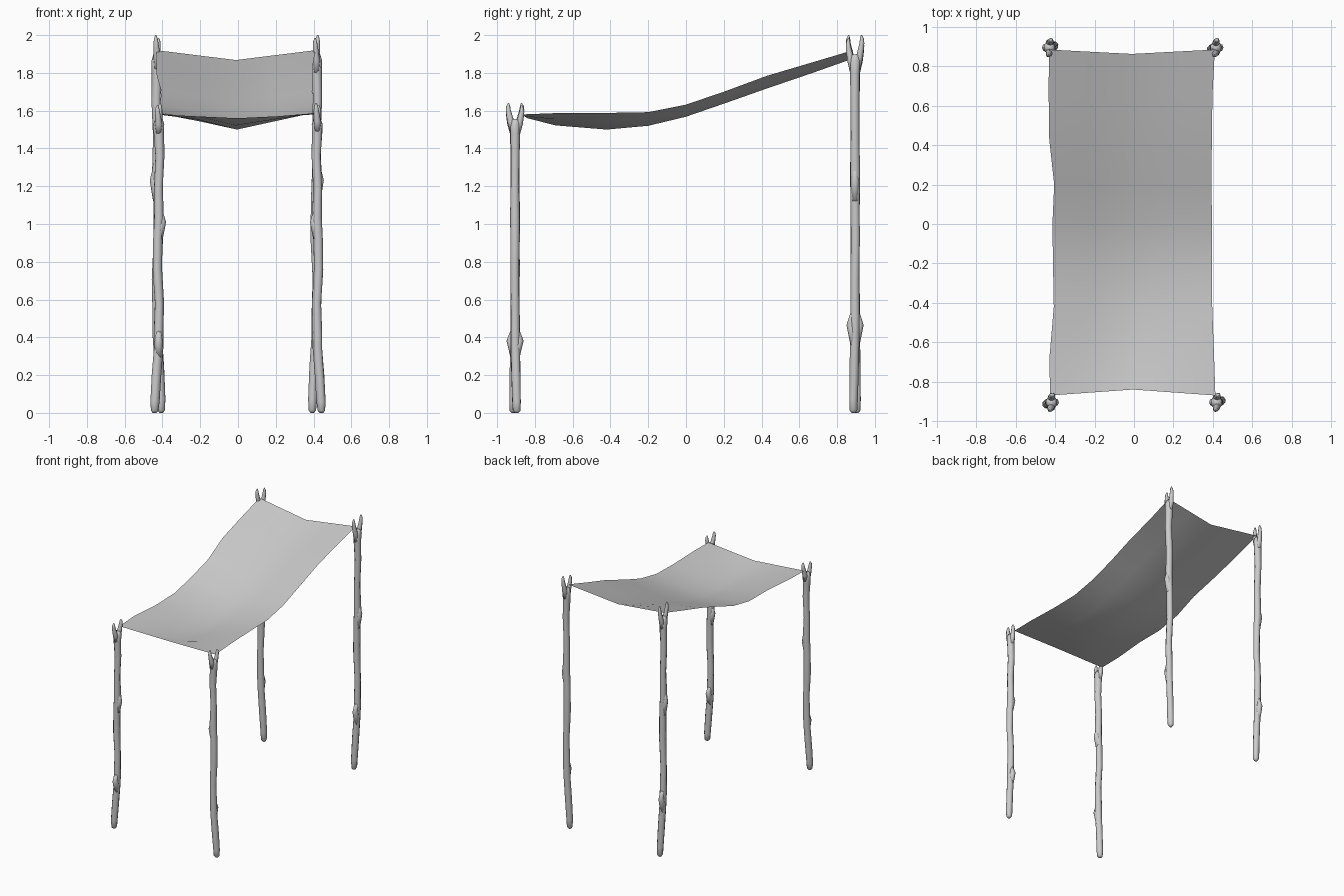
import bpy, bmesh, math, random
from mathutils import Vector

if "Cube" in bpy.data.objects:
    bpy.data.objects.remove(bpy.data.objects["Cube"])

grey = bpy.data.materials.new("plain grey")
grey.use_nodes = True
COLOUR = (0.6, 0.6, 0.6, 1)
grey.diffuse_color = COLOUR
grey.node_tree.nodes["Principled BSDF"].inputs["Base Color"].default_value = COLOUR


def finish(name, bm):
    mesh = bpy.data.meshes.new(name)
    bm.to_mesh(mesh)
    bm.free()
    mesh.materials.append(grey)
    for p in mesh.polygons:
        p.use_smooth = True
    obj = bpy.data.objects.new(name, mesh)
    bpy.context.collection.objects.link(obj)
    return obj


def tube(bm, path, sides=9, rough=0.0):
    """Stack horizontal rings along (x, y, z, radius) points and cap both ends."""
    rings = []
    for x, y, z, r in path:
        ring = []
        for i in range(sides):
            a = math.tau * i / sides
            q = r * (1 + random.uniform(-rough, rough))
            ring.append(bm.verts.new((x + q * math.cos(a), y + q * math.sin(a), z)))
        rings.append(ring)
    for low, high in zip(rings, rings[1:]):
        for i in range(sides):
            j = (i + 1) % sides
            bm.faces.new((low[i], low[j], high[j], high[i]))
    bm.faces.new(rings[0][::-1])
    bm.faces.new(rings[-1])


# Crooked forked pole, shared by all four corners
TRUNK = [(-.022, -.008, 0, .010), (-.022, -.008, .012, .021), (-.02, -.008, .06, .024),
         (-.012, -.004, .2, .025), (-.002, -.002, .34, .025), (-.001, 0, .42, .026),
         (.003, 0, .58, .024), (-.007, .002, .76, .025), (-.004, .001, .92, .025),
         (.002, 0, 1.03, .026), (-.002, 0, 1.2, .024), (.006, -.001, 1.36, .025),
         (.001, 0, 1.48, .027), (0, 0, 1.53, .03), (0, 0, 1.555, .02)]
TINE = [(0, .010, 1.49, .017), (0, .022, 1.54, .019), (.003, .030, 1.575, .016),
        (.006, .036, 1.605, .013), (.007, .036, 1.625, .010), (.007, .034, 1.64, .003)]
KNOTS = [(0, -.024, .38), (.018, 0, 1.01)]


def pole(name, x, y, height, turn):
    random.seed(4)
    bm = bmesh.new()
    tube(bm, TRUNK, rough=.07)
    for side, drop in ((1, 0), (-1, .012)):
        tube(bm, [(px * side, py * side, pz - drop, r) for px, py, pz, r in TINE], 8)
    # Broken branch stubs
    for kx, ky, kz in KNOTS:
        tube(bm, [(kx * .3, ky * .3, kz - .09, .016), (kx * .7, ky * .7, kz - .03, .021),
                  (kx, ky, kz, .021), (kx * .9, ky * .9, kz + .02, .017),
                  (kx * .3, ky * .3, kz + .06, .015)], 8)
    obj = finish(name, bm)
    obj.location = (x, y, 0)
    obj.scale.z = height / 1.64
    obj.rotation_euler.z = turn


pole("front_right_pole", -.42, -.905, 1.64, 0)
pole("front_left_pole", .42, -.905, 1.64, math.pi)
pole("back_right_pole", -.428, .895, 2, math.pi)
pole("back_left_pole", .415, .895, 2, 0)

# Sagging canopy: rows of (y, right edge x, left edge x, edge height, centre height)
ROWS = [(-.87, -.425, .413, 1.58, 1.56), (-.69, -.43, .407, 1.587, 1.522),
        (-.42, -.407, .397, 1.588, 1.5), (-.2, -.411, .397, 1.592, 1.52),
        (0, -.414, .396, 1.632, 1.568), (.2, -.405, .393, 1.7, 1.637),
        (.43, -.43, .395, 1.785, 1.718), (.65, -.433, .398, 1.85, 1.793),
        (.885, -.432, .41, 1.92, 1.868)]
bm = bmesh.new()
grid = []
for n, (y, right, left, edge, centre) in enumerate(ROWS):
    line = []
    for k, sag in enumerate((0, .5, 1, .5, 0)):
        bow = {0: .03, len(ROWS) - 1: -.022}.get(n, 0) * sag
        x = right + (left - right) * k / 4
        line.append(bm.verts.new((x, y + bow, edge + (centre - edge) * sag)))
    grid.append(line)
for a, b in zip(grid, grid[1:]):
    for k in range(4):
        bm.faces.new((a[k], a[k + 1], b[k + 1], b[k]))
finish("canopy", bm)
